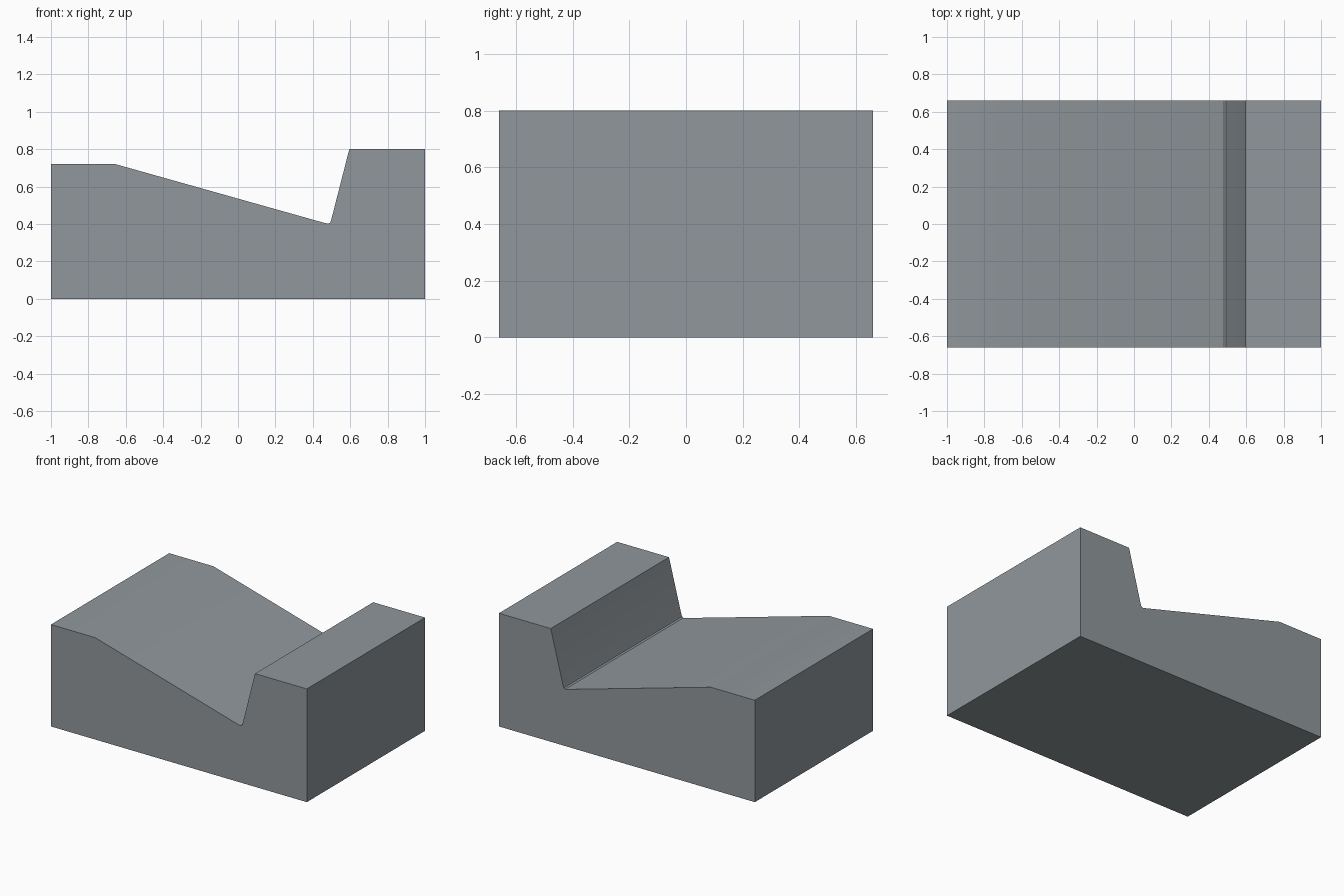
import bpy, bmesh, math

if "Cube" in bpy.data.objects:
    bpy.data.objects.remove(bpy.data.objects["Cube"])

HALF_DEPTH = 0.66

# Side profile: low shelf, ramp, small rounded trough, steep wall, high shelf
profile = [(-1, 0), (1, 0), (1, 0.8), (0.595, 0.8),
           (0.499, 0.425), (0.493, 0.408), (0.482, 0.402), (0.465, 0.405),
           (-0.655, 0.72), (-1, 0.72)]

# Extrude the profile along y
bm = bmesh.new()
face = bm.faces.new([bm.verts.new((x, -HALF_DEPTH, z)) for x, z in profile])
ext = bmesh.ops.extrude_face_region(bm, geom=[face], use_keep_orig=True)
moved = [g for g in ext["geom"] if isinstance(g, bmesh.types.BMVert)]
bmesh.ops.translate(bm, verts=moved, vec=(0, 2 * HALF_DEPTH, 0))
bmesh.ops.recalc_face_normals(bm, faces=bm.faces)
mesh = bpy.data.meshes.new("notched_block")
bm.to_mesh(mesh)
bm.free()

block = bpy.data.objects.new("notched_block", mesh)
bpy.context.collection.objects.link(block)

# Single grey colour
grey = bpy.data.materials.new("blue_grey")
grey.diffuse_color = (0.28, 0.31, 0.33, 1)
grey.use_nodes = True
grey.node_tree.nodes["Principled BSDF"].inputs["Base Color"].default_value = grey.diffuse_color
mesh.materials.append(grey)

# Smooth the shallow bends, keep the corners sharp
bpy.context.view_layer.objects.active = block
block.select_set(True)
bpy.ops.object.shade_smooth_by_angle(angle=math.radians(35))
